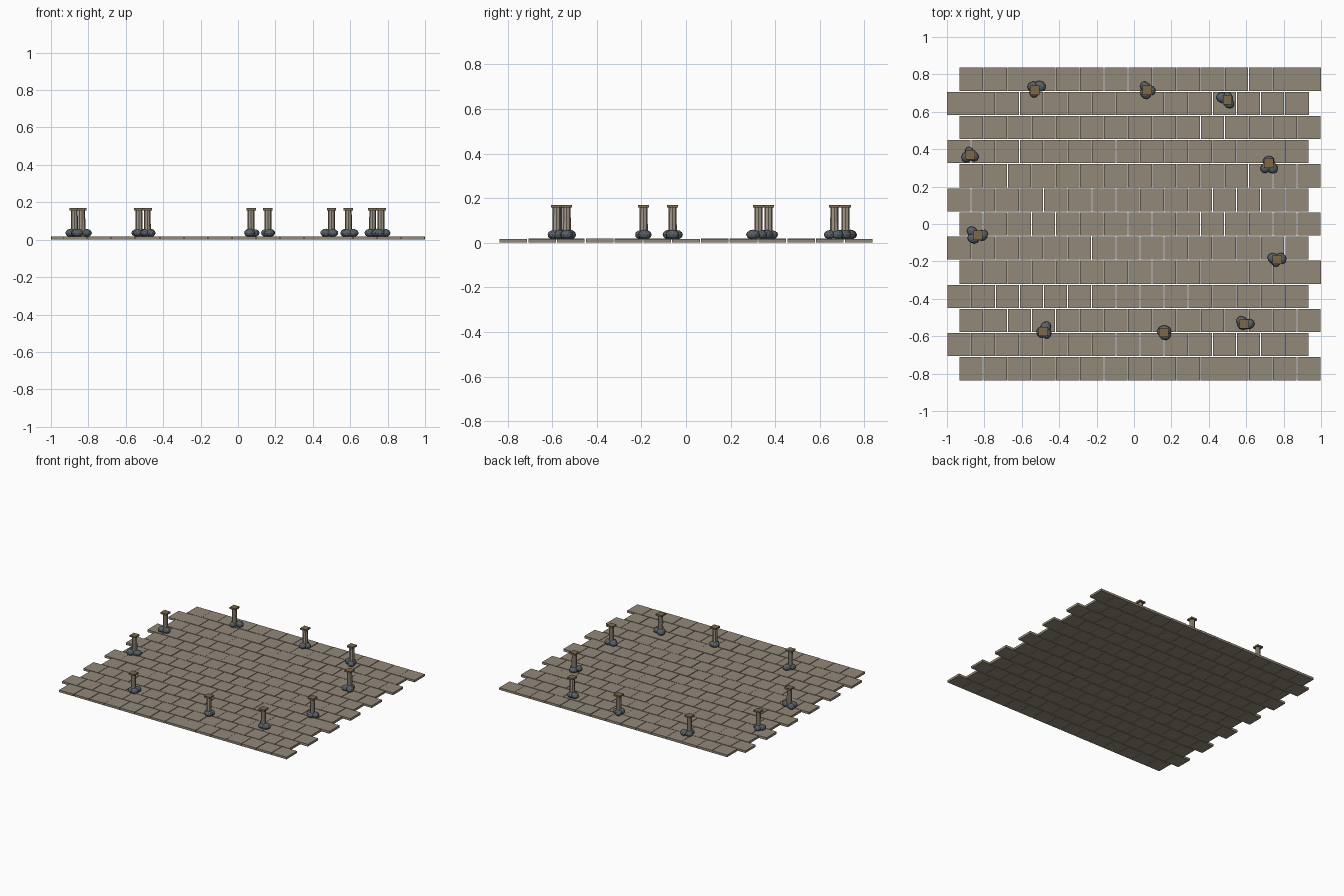
import bpy, bmesh, random
from mathutils import Matrix, Vector

if "Cube" in bpy.data.objects:
    bpy.data.objects.remove(bpy.data.objects["Cube"])

random.seed(4)


def material(name, rgb):
    m = bpy.data.materials.new(name)
    m.diffuse_color = (*rgb, 1)
    m.use_nodes = True
    m.node_tree.nodes["Principled BSDF"].inputs["Base Color"].default_value = m.diffuse_color
    return m


def finish(bm, name, mat):
    mesh = bpy.data.meshes.new(name)
    bm.to_mesh(mesh)
    bm.free()
    mesh.materials.append(mat)
    ob = bpy.data.objects.new(name, mesh)
    bpy.context.collection.objects.link(ob)
    return ob


def box(bm, centre, size):
    bmesh.ops.create_cube(bm, size=1, matrix=Matrix.Translation(centre) @ Matrix.Diagonal((*size, 1)))


stone = material("floor_stone", (0.29, 0.25, 0.19))
post_mat = material("post_stone", (0.36, 0.31, 0.24))
wood = material("cap_wood", (0.20, 0.14, 0.07))
rock_mat = material("rock_grey", (0.10, 0.12, 0.14))

# Floor: 13 rows of 15 slabs in running bond, slightly uneven
PITCH, THICK = 0.129, 0.017
bm = bmesh.new()
for row in range(13):
    shift = 0.0325 if row % 2 == 0 else -0.0325
    for col in range(15):
        x = (col - 7) * PITCH + shift
        y = (row - 6) * PITCH
        h = THICK + random.uniform(-0.001, 0.001)
        w = 0.126 + random.uniform(-0.003, 0.002)
        box(bm, (x, y, h / 2), (w, 0.124, h))
finish(bm, "floor_slabs", stone)

# Each post position with its rocks as offsets (hundredths of a unit)
posts = [
    ((-0.53, 0.715), [(-1.2, 2.2), (2.8, 2.2), (-0.5, -1)]),
    ((0.07, 0.715), [(-1, 1.8), (1.8, 0), (-0.8, -1.5)]),
    ((0.50, 0.665), [(-2.8, 1), (0.8, -2), (0, 1)]),
    ((-0.875, 0.37), [(-0.5, 1.5), (-1.8, -1), (1.5, -0.8)]),
    ((0.72, 0.325), [(0, 1.2), (-1.5, -2.4), (2, -2.4)]),
    ((-0.835, -0.06), [(-3, 2), (2.6, 0), (-2.4, -1.6)]),
    ((0.765, -0.19), [(-2, 0.6), (2.2, 0.6), (-0.6, -0.8)]),
    ((-0.485, -0.575), [(1.3, 2.2), (-1.2, -0.6), (1.8, -0.8)]),
    ((0.16, -0.58), [(-0.8, 0.8), (0.8, -1.6), (0.8, 1)]),
    ((0.59, -0.535), [(2.4, 0), (-1.2, 1.2), (-0.6, -0.5)]),
]

for i, ((x, y), rocks) in enumerate(posts):
    # Round shaft
    bm = bmesh.new()
    bmesh.ops.create_cone(bm, cap_ends=True, segments=8, radius1=0.019, radius2=0.018,
                          depth=0.146, matrix=Matrix.Translation((x, y, 0.087)))
    finish(bm, f"post_shaft_{i}", post_mat)
    # Square cap
    bm = bmesh.new()
    box(bm, (x, y, 0.163), (0.05, 0.05, 0.012))
    finish(bm, f"post_cap_{i}", wood)
    # Rocks piled around the base
    bm = bmesh.new()
    for dx, dy in rocks:
        r = random.uniform(0.026, 0.031)
        place = Matrix.Translation((x + dx / 100, y + dy / 100, 0.036))
        spin = Matrix.Rotation(random.uniform(0, 3), 4, 'Z')
        squash = Matrix.Diagonal((1.08, 0.92, 0.75, 1))
        bmesh.ops.create_icosphere(bm, subdivisions=2, radius=r, matrix=place @ spin @ squash)
    finish(bm, f"base_rocks_{i}", rock_mat)
